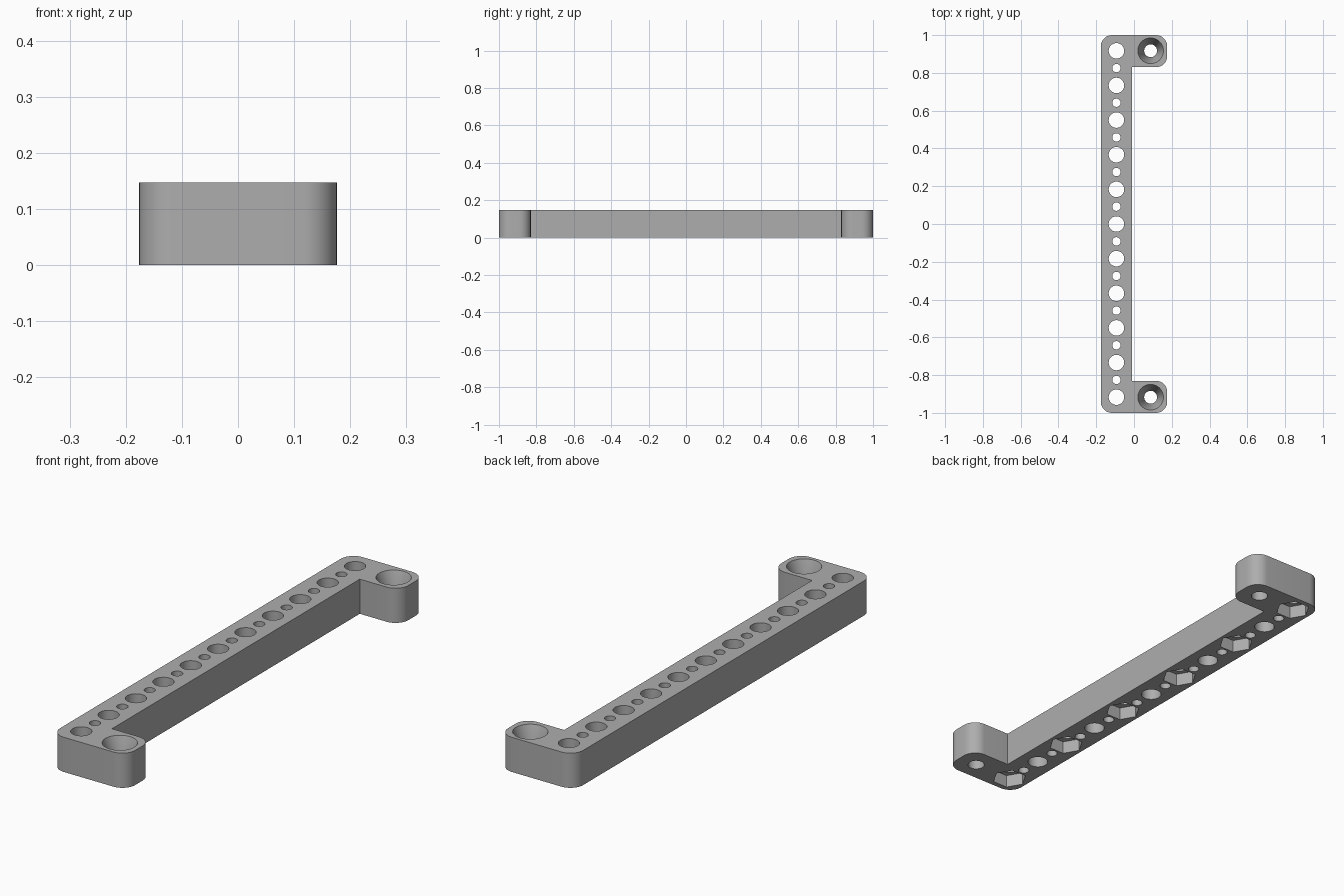
import bpy
import math

cube = bpy.data.objects.get("Cube")
if cube:
    bpy.data.objects.remove(cube, do_unlink=True)

HEIGHT = 0.147
HALF_X = 0.176
INNER_X = -0.01
TAB_Y = 0.83
CORNER = 0.06
ROW_X = -0.093
TAB_X = 0.088
PITCH = 0.1834
END_Y = 5 * PITCH

grey = bpy.data.materials.new("plain grey")
grey.use_nodes = True
colour = (0.42, 0.42, 0.42, 1)
grey.diffuse_color = colour
grey.node_tree.nodes["Principled BSDF"].inputs["Base Color"].default_value = colour


def make_object(name, verts, faces):
    mesh = bpy.data.meshes.new(name)
    mesh.from_pydata(verts, [], faces)
    mesh.materials.append(grey)
    obj = bpy.data.objects.new(name, mesh)
    bpy.context.collection.objects.link(obj)
    return obj


def loft(name, rings):
    """Join equal-length rings of points into a closed solid."""
    n = len(rings[0])
    verts = [p for ring in rings for p in ring]
    faces = [tuple(reversed(range(n))), tuple(range(len(verts) - n, len(verts)))]
    for k in range(len(rings) - 1):
        for i in range(n):
            j = (i + 1) % n
            faces.append((k * n + i, k * n + j, k * n + n + j, k * n + n + i))
    return make_object(name, verts, faces)


def ring(x, y, z, radius, sides):
    return [(x + radius * math.cos(math.tau * i / sides),
             y + radius * math.sin(math.tau * i / sides), z) for i in range(sides)]


# C-shaped outline with rounded outer corners, counter-clockwise
def arc(cx, cy, start, steps=12):
    angles = [start + math.pi / 2 * i / steps for i in range(steps + 1)]
    return [(cx + CORNER * math.cos(a), cy + CORNER * math.sin(a)) for a in angles]


quarter = math.pi / 2
left, right = -HALF_X + CORNER, HALF_X - CORNER
outer, inner = 1 - CORNER, TAB_Y + CORNER
outline = (arc(left, -outer, 2 * quarter) + arc(right, -outer, 3 * quarter)
           + arc(right, -inner, 0) + [(INNER_X, -TAB_Y), (INNER_X, TAB_Y)]
           + arc(right, inner, 3 * quarter) + arc(right, outer, 0)
           + arc(left, outer, quarter))
bracket = loft("bracket", [[(x, y, z) for x, y in outline] for z in (0, HEIGHT)])


def cut(cutter):
    mod = bracket.modifiers.new(cutter.name, "BOOLEAN")
    mod.operation = "DIFFERENCE"
    mod.solver = "EXACT"
    mod.object = cutter
    bpy.context.view_layer.objects.active = bracket
    bpy.ops.object.modifier_apply(modifier=mod.name)
    bpy.data.objects.remove(cutter, do_unlink=True)


def drill(name, x, y, sections, sides=40):
    cut(loft(name, [ring(x, y, z, r, sides) for z, r in sections]))


BELOW, ABOVE = -0.02, HEIGHT + 0.02

# Row of alternating bolt holes and pilot holes
for i in range(21):
    y = -END_Y + i * PITCH / 2
    radius = 0.022 if i % 2 else 0.041
    drill("row_hole", ROW_X, y, [(BELOW, radius), (ABOVE, radius)])

# Hexagonal nut pockets under every other bolt hole
for i in range(6):
    y = -END_Y + i * 2 * PITCH
    drill("nut_pocket", ROW_X, y, [(BELOW, 0.07), (0.055, 0.07)], 6)

# Tapered screw seats in the two end tabs
for side in (-1, 1):
    drill("screw_seat", TAB_X, side * END_Y,
          [(BELOW, 0.034), (0.047, 0.034), (HEIGHT, 0.068), (ABOVE, 0.0748)])

# Smooth rounded walls, crisp rims
bpy.ops.object.select_all(action="DESELECT")
bracket.select_set(True)
bpy.context.view_layer.objects.active = bracket
bpy.ops.object.shade_smooth_by_angle(angle=math.radians(25))
